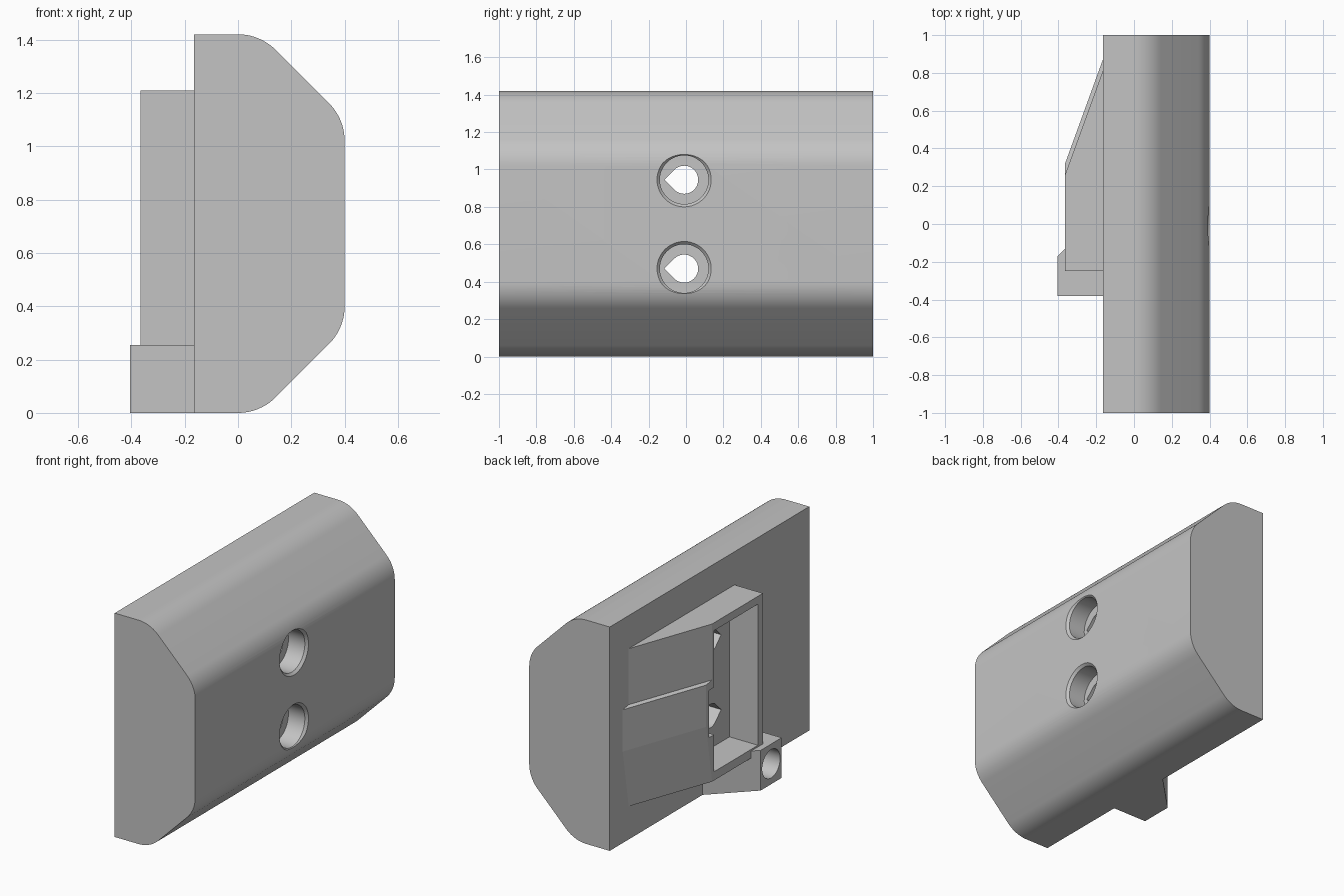
import bpy, bmesh, math
from mathutils import Vector

cube = bpy.data.objects.get("Cube")
if cube:
    bpy.data.objects.remove(cube, do_unlink=True)

grey = bpy.data.materials.new("light_grey")
grey.use_nodes = True
colour = (0.55, 0.55, 0.55, 1)
grey.diffuse_color = colour
grey.node_tree.nodes["Principled BSDF"].inputs["Base Color"].default_value = colour


def loft(name, sections):
    """Closed solid through matching rings of points."""
    bm = bmesh.new()
    rings = [[bm.verts.new(p) for p in ring] for ring in sections]
    for a, b in zip(rings, rings[1:]):
        for i in range(len(a)):
            j = (i + 1) % len(a)
            bm.faces.new((a[i], a[j], b[j], b[i]))
    bm.faces.new(rings[0])
    bm.faces.new(rings[-1])
    bmesh.ops.recalc_face_normals(bm, faces=bm.faces)
    mesh = bpy.data.meshes.new(name)
    bm.to_mesh(mesh)
    bm.free()
    mesh.materials.append(grey)
    obj = bpy.data.objects.new(name, mesh)
    bpy.context.collection.objects.link(obj)
    return obj


def cut(target, cutter):
    cutter.hide_render = True
    mod = target.modifiers.new("cut", 'BOOLEAN')
    mod.operation, mod.solver, mod.object = 'DIFFERENCE', 'EXACT', cutter
    bpy.context.view_layer.objects.active = target
    bpy.ops.object.modifier_apply(modifier=mod.name)
    bpy.data.objects.remove(cutter, do_unlink=True)


def circle(x, y, z, r, n=48):
    return [Vector((x, y + r * math.cos(t), z + r * math.sin(t)))
            for t in (2 * math.pi * i / n for i in range(n))]


def teardrop(x, y, z, r):
    """Circle with a pointed side towards -y."""
    arc = [math.radians(-135 + 270 * i / 36) for i in range(37)]
    return [Vector((x, y + r * math.cos(t), z + r * math.sin(t))) for t in arc] + \
           [Vector((x, y - r * math.sqrt(2), z))]


def smooth(obj):
    bpy.ops.object.select_all(action='DESELECT')
    obj.select_set(True)
    bpy.context.view_layer.objects.active = obj
    bpy.ops.object.shade_smooth_by_angle(angle=math.radians(25))


# Main body: rounded bevel profile drawn for the upper half and mirrored
MID, R = 0.71, 0.2
arcs = [(0.0, 1.42 - R, 90, 45), (0.4 - R, 1.02, 45, 0)]
upper = [(-0.165, 1.42)]
for cx, cz, a0, a1 in arcs:
    for i in range(11):
        t = math.radians(a0 + (a1 - a0) * i / 10)
        upper.append((cx + R * math.cos(t), cz + R * math.sin(t)))
profile = upper + [(x, 2 * MID - z) for x, z in reversed(upper)]
body = loft("body", [[(x, y, z) for x, z in profile] for y in (-1, 1)])

# Countersunk teardrop screw holes
for z in (0.945, 0.47):
    cut(body, loft("screw_hole", [teardrop(x, -0.01, z, 0.075) for x in (-0.3, 0.5)]))
    cut(body, loft("screw_head_bore", [circle(x, -0.01, z, r) for x, r in
                                       ((0.27, 0.13), (0.385, 0.13), (0.415, 0.16))]))
smooth(body)

# Ramped housing, with a bulging middle band on its slope
def housing_ring(z, d):
    return [(-0.165, -0.25, z), (-0.365, -0.25, z),
            (-0.365, 0.26 + d, z), (-0.165, 0.81 + d, z)]

housing = loft("ramped_housing", [housing_ring(z, d) for z, d in
                                  ((0.21, 0), (0.58, 0.06), (0.845, 0.06), (0.855, 0), (1.21, 0))])


def box(name, x, y, z):
    return loft(name, [[(x[0], y[0], h), (x[1], y[0], h), (x[1], y[1], h), (x[0], y[1], h)]
                       for h in z])

cut(housing, box("pocket", (-0.5, -0.1), (-0.2, 0.24), (0.265, 1.16)))
cut(housing, box("pocket_notch", (-0.5, -0.3), (0.0, 0.29), (0.5, 0.8)))

# Foot with a blind round socket
foot_plan = [(-0.165, -0.38), (-0.405, -0.38), (-0.405, -0.17), (-0.165, 0.07)]
foot = loft("foot", [[(x, y, z) for x, y in foot_plan] for z in (0, 0.255)])
cut(foot, loft("foot_socket", [circle(x, -0.275, 0.13, 0.09) for x in (-0.5, -0.25)]))
smooth(foot)
